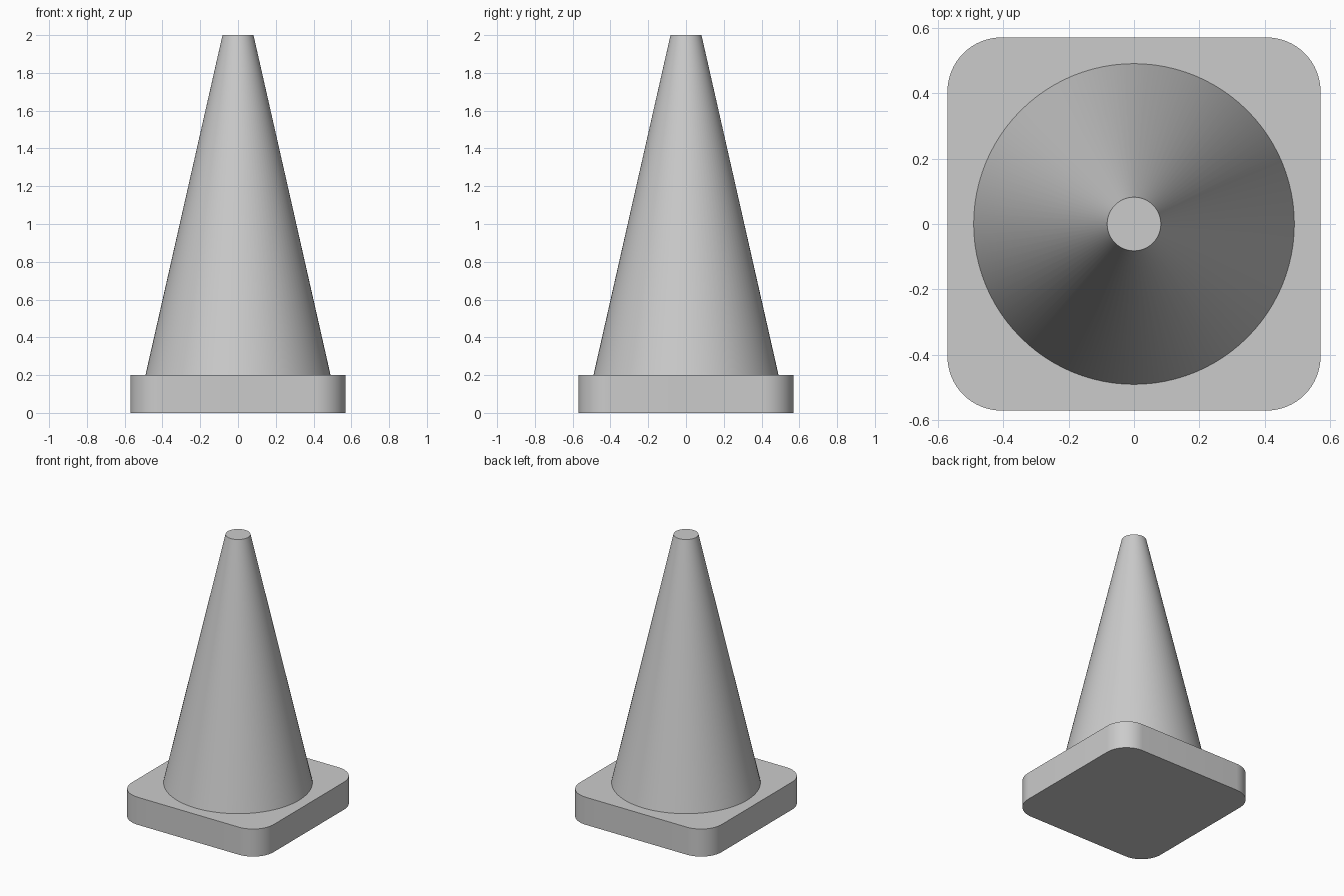
import bpy
import bmesh
import math

default = bpy.data.objects.get("Cube")
if default:
    bpy.data.objects.remove(default, do_unlink=True)

HALF, CORNER, BASE_H, TOP = 0.57, 0.165, 0.2, 2.0
CONE_R, TIP_R = 0.49, 0.082

# Single flat grey
grey = bpy.data.materials.new("light_grey")
grey.use_nodes = True
colour = (0.6, 0.6, 0.6, 1)
grey.diffuse_color = colour
grey.node_tree.nodes["Principled BSDF"].inputs["Base Color"].default_value = colour


def add_part(name, bm):
    bmesh.ops.recalc_face_normals(bm, faces=bm.faces)
    mesh = bpy.data.meshes.new(name)
    bm.to_mesh(mesh)
    bm.free()
    mesh.materials.append(grey)
    obj = bpy.data.objects.new(name, mesh)
    bpy.context.collection.objects.link(obj)
    bpy.ops.object.select_all(action='DESELECT')
    obj.select_set(True)
    bpy.context.view_layer.objects.active = obj
    bpy.ops.object.shade_smooth_by_angle(angle=math.radians(30))
    return obj


# Square base slab with rounded upright corners
bm = bmesh.new()
bmesh.ops.create_cube(bm, size=1)
for v in bm.verts:
    v.co.x *= 2 * HALF
    v.co.y *= 2 * HALF
    v.co.z = (v.co.z + 0.5) * BASE_H
upright = [e for e in bm.edges if abs(e.verts[0].co.z - e.verts[1].co.z) > BASE_H / 2]
bmesh.ops.bevel(bm, geom=upright, offset=CORNER, offset_type='OFFSET',
                segments=16, profile=0.5, affect='EDGES')
add_part("base", bm)

# Tapered cone body with a flat closed tip
bm = bmesh.new()
bmesh.ops.create_cone(bm, cap_ends=True, segments=96, radius1=CONE_R,
                      radius2=TIP_R, depth=TOP - BASE_H)
bmesh.ops.translate(bm, verts=bm.verts, vec=(0, 0, (TOP + BASE_H) / 2))
# The underside sits on the slab, so it is left open
hidden = [f for f in bm.faces if f.calc_center_median().z < BASE_H + 0.01]
bmesh.ops.delete(bm, geom=hidden, context='FACES_ONLY')
add_part("cone_body", bm)
